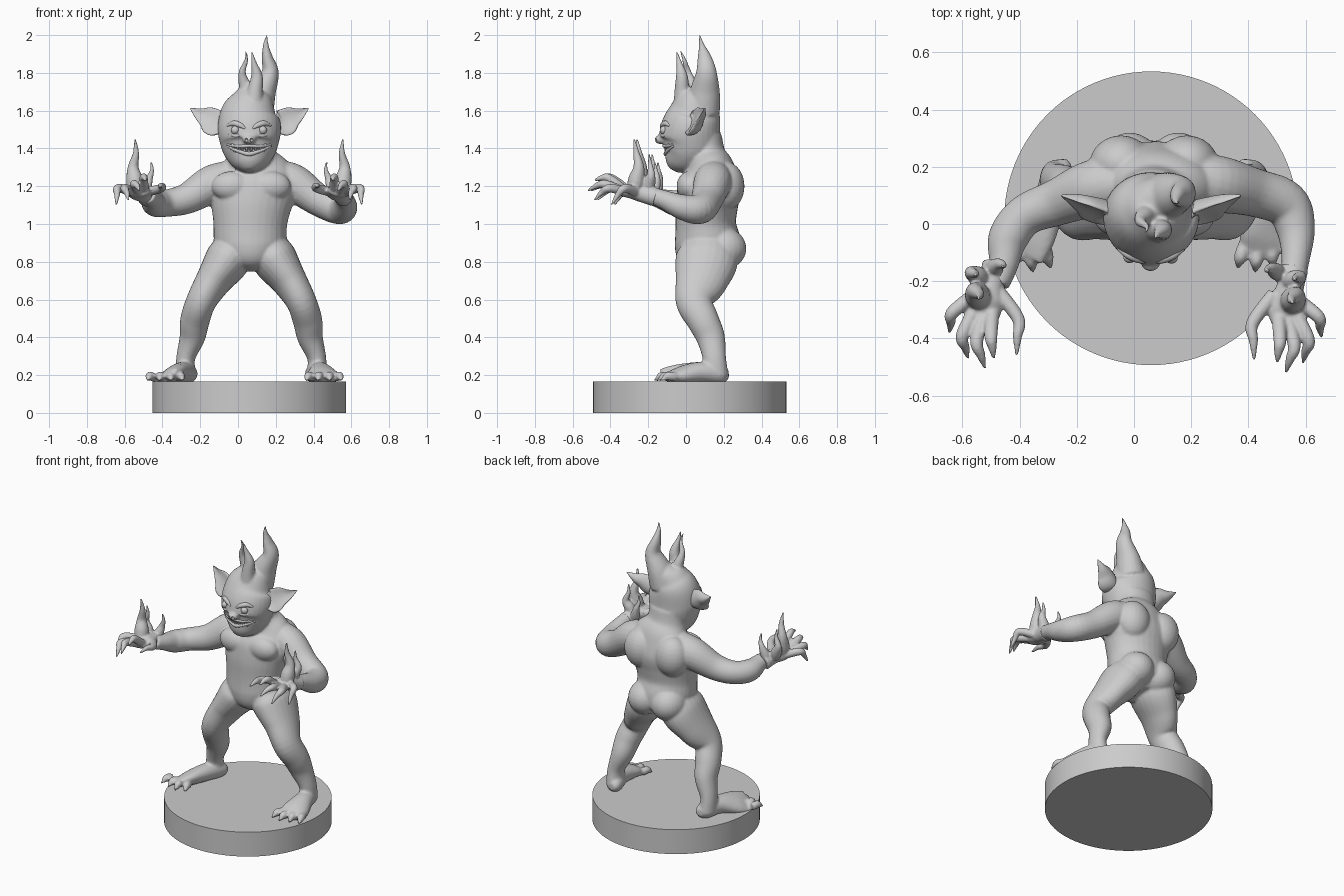
import bpy, bmesh, math
from mathutils import Vector, Matrix
from mathutils.bvhtree import BVHTree

MID = 0.07  # the figure stands slightly right of the origin


def spline(pts, steps):
    """Catmull-Rom through tuples of x, y, z, rx, ry"""
    pts = [Vector(p if len(p) == 5 else (*p, p[3])) for p in pts]
    ext = [pts[0]] + pts + [pts[-1]]
    out = []
    for a, b, c, d in zip(ext, ext[1:], ext[2:], ext[3:]):
        for k in range(steps):
            t = k / steps
            out.append(0.5 * (2 * b + (c - a) * t + (2 * a - 5 * b + 4 * c - d) * t * t
                              + (3 * b - a - 3 * c + d) * t ** 3))
    return out + [pts[-1]]


def tube(bm, pts, steps=6, sides=20, cup=0.0):
    """Closed tube with elliptical sections; cup bends the section hollow towards -y"""
    path = spline(pts, steps)
    pos = [Vector(p[:3]) for p in path]
    rings = []
    for i, p in enumerate(path):
        tan = pos[min(i + 1, len(pos) - 1)] - pos[max(i - 1, 0)]
        q = Vector((0, 0, 1)).rotation_difference(tan)
        rx, ry = max(p[3], .001), max(p[4], .001)
        ring = []
        for k in range(sides):
            a = math.tau * k / sides
            v = Vector((rx * math.cos(a), ry * (math.sin(a) - cup * math.cos(a) ** 2), 0))
            ring.append(bm.verts.new(pos[i] + q @ v))
        rings.append(ring)
    for a, b in zip(rings, rings[1:]):
        for k in range(sides):
            j = (k + 1) % sides
            bm.faces.new((a[k], a[j], b[j], b[k]))
    bm.faces.new(rings[0][::-1])
    bm.faces.new(rings[-1])


def ball(bm, c, r):
    bmesh.ops.create_uvsphere(bm, u_segments=24, v_segments=14, radius=1,
                              matrix=Matrix.Translation(c) @ Matrix.Diagonal((*r, 1)))


def finish(bm, name, voxel=0, smooth=5):
    bmesh.ops.recalc_face_normals(bm, faces=bm.faces)
    for f in bm.faces:
        f.smooth = True
    me = bpy.data.meshes.new(name)
    bm.to_mesh(me)
    bm.free()
    ob = bpy.data.objects.new(name, me)
    bpy.context.collection.objects.link(ob)
    if voxel:
        m = ob.modifiers.new("fuse", 'REMESH')
        m.mode, m.voxel_size, m.use_smooth_shade = 'VOXEL', voxel, True
        m = ob.modifiers.new("soften", 'SMOOTH')
        m.factor, m.iterations = 0.5, smooth
    return ob


# Round base
bpy.ops.mesh.primitive_cylinder_add(vertices=96, radius=.513, depth=.165, location=(.06, .02, .0825))
bpy.context.object.name = "base"
bpy.ops.object.shade_smooth_by_angle()

# Torso and neck
bm = bmesh.new()
tube(bm, [(.07, .13, .76, .07, .08), (.07, .12, .82, .15, .16), (.065, .115, .9, .19, .175),
          (.065, .105, 1.0, .195, .16), (.07, .11, 1.1, .215, .165), (.08, .125, 1.2, .24, .165),
          (.08, .13, 1.29, .2, .13), (.07, .11, 1.37, .13, .1), (.065, .1, 1.46, .12, .09)], sides=32)
for s in (-1, 1):
    ball(bm, (MID + s * .085, .2, .87), (.11, .12, .11))     # buttock
    ball(bm, (MID + s * .115, .21, 1.2), (.11, .1, .13))     # shoulder blade
    ball(bm, (MID + s * .1, .02, 1.2), (.11, .07, .08))      # chest


# Legs, feet and toes
def leg(bm, s, splay):
    def at(d, *rest):
        return (MID + s * d, *rest)
    tube(bm, [at(.345, .155, .2, .055, .07), at(.347, .15, .29, .05, .062), at(.312, .13, .4, .068, .076),
              at(.298, .09, .49, .078, .085), at(.265, .045, .59, .08, .1), at(.2, .08, .7, .095, .14),
              at(.125, .11, .81, .12, .165), at(.08, .12, .9, .1, .13)], sides=24)
    tube(bm, [at(.335, .225, .205, .025, .02), at(.335, .19, .205, .052, .05), at(.365, .08, .215, .06, .055),
              at(.4 + splay * .5, -.03, .2, .085, .045), at(.42 + splay, -.1, .187, .085, .025)])
    for k in range(4):
        u = k / 1.5 - 1
        x = .42 + splay + u * .07
        y = -.09 + abs(u + .4) * .025
        tube(bm, [at(x, y, .19, .024, .024), at(x + u * .012, y - .04, .195, .024, .024),
                  at(x + u * .02, y - .065, .18, .014, .012), at(x + u * .025, y - .085, .17, .003)], sides=12)


leg(bm, -1, .035)
leg(bm, 1, -.035)

# Arms
tube(bm, [(-.03, .14, 1.25, .09), (-.14, .125, 1.21, .1), (-.27, .075, 1.135, .082), (-.38, .03, 1.11, .072),
          (-.44, -.05, 1.11, .07), (-.455, -.14, 1.135, .052), (-.48, -.21, 1.155, .045)])
tube(bm, [(.18, .15, 1.25, .09), (.29, .14, 1.22, .1), (.42, .11, 1.13, .085), (.53, .07, 1.08, .082),
          (.565, -.02, 1.09, .068), (.565, -.12, 1.13, .05), (.55, -.21, 1.16, .045)])

# Head with nose
tube(bm, [(.06, -.065, 1.283, .025, .025), (.06, -.05, 1.31, .075, .07), (.06, -.015, 1.36, .125, .12),
          (.06, .015, 1.42, .153, .16), (.06, .025, 1.5, .168, .16), (.062, .045, 1.58, .155, .14),
          (.08, .06, 1.64, .12, .115), (.1, .08, 1.69, .085, .085), (.11, .085, 1.73, .04, .04)], sides=32)
ball(bm, (.058, -.135, 1.447), (.034, .032, .024))
# Flame locks on the crown
tube(bm, [(.1, .09, 1.6, .09), (.13, .1, 1.7, .072, .08), (.17, .108, 1.8, .047, .056),
          (.155, .098, 1.88, .03, .038), (.147, .082, 1.95, .015), (.155, .07, 2.005, .005)])
tube(bm, [(.06, .03, 1.62, .05), (.04, .03, 1.72, .036), (.022, .01, 1.8, .02),
          (.045, -.01, 1.87, .011), (.04, -.03, 1.92, .005)])
tube(bm, [(.08, -.01, 1.6, .06), (.09, -.02, 1.7, .042), (.1, -.022, 1.78, .032),
          (.085, -.035, 1.85, .016), (.072, -.05, 1.915, .005)])
body = finish(bm, "body", .008)

# Hands: palm, clawed fingers and small flames
FINGERS = [((.04, .04, 0), (.115, -.02, .02), (.125, -.09, -.07)),
           ((.035, -.01, 0), (.08, -.1, .02), (.06, -.18, -.045)),
           ((.005, -.02, 0), (.03, -.12, .04), (0, -.215, .005)),
           ((-.025, -.01, 0), (-.02, -.1, .07), (-.03, -.18, .06)),
           ((-.04, .06, 0), (-.115, -.04, .02), (-.11, -.17, .025))]
FLAMES = [((.02, .03, 0), (.035, .055, .13), (.025, .03, .28), .042),
          ((.01, .1, 0), (.05, .12, .09), (.035, .11, .2), .032),
          ((-.02, .13, -.02), (-.05, .15, .07), (-.06, .14, .16), .028)]
for name, s, c in (("left_hand", -1, (-.52, -.29, 1.17)), ("right_hand", 1, (.53, -.305, 1.17))):
    bm = bmesh.new()
    c = Vector(c)

    def P(v, r):
        return (c.x + s * v[0], c.y + v[1], c.z + v[2], r)
    w = -.04 if s < 0 else .03
    tube(bm, [P((w, .15, -.03), .05), P((w / 2, .08, -.01), .048), (*P((0, .02, 0), .065)[:4], .038),
              (*P((.005, -.04, 0), .055)[:4], .022)])
    for a, m, t in FINGERS:
        a, m, t = Vector(a), Vector(m), Vector(t)
        tube(bm, [P(a, .026), P(m, .023), P(m.lerp(t, .5) + Vector((0, 0, .01)), .016), P(t, .005)], sides=14)
    for a, m, t, r in FLAMES:
        a, m, t = Vector(a), Vector(m), Vector(t)
        tube(bm, [P(a, r), P(a.lerp(m, .5), r * 1.05), P(m, r * .7),
                  P(m.lerp(t, .5) - Vector((.01, 0, 0)), r * .4), P(t, .005)], sides=14)
    finish(bm, name, .006, 3)

# Pointed ears
for name, s in (("left_ear", -1), ("right_ear", 1)):
    bm = bmesh.new()
    X = .06
    tube(bm, [(X + s * .13, .045, 1.515, .04, .03), (X + s * .175, .06, 1.525, .075, .028),
              (X + s * .215, .075, 1.555, .062, .022), (X + s * .26, .09, 1.578, .035, .015),
              (X + s * .312, .1, 1.612, .003, .003)], cup=1.3)
    finish(bm, name)

# Facial details are laid onto the head surface
bpy.context.view_layer.update()
tree = BVHTree.FromObject(body, bpy.context.evaluated_depsgraph_get())


def face(x, z, out=0.0):
    hit = tree.ray_cast(Vector((x, -1, z)), Vector((0, 1, 0)))[0]
    return Vector((x, (hit.y if hit else -.1) - out, z))


def mouth_z(dx):
    return 1.393 + 1.8 * dx * dx


eyes, brows, lips, teeth, cut = (bmesh.new() for _ in range(5))
for s in (-1, 1):
    x = .058 + s * .073
    ball(eyes, face(x, 1.497, -.004), (.022, .02, .022))
    tube(brows, [(*face(.058 + s * d, z, -.004), r) for d, z, r in
                 ((.02, 1.505, .006), (.045, 1.522, .014), (.08, 1.532, .015), (.115, 1.52, .006))], sides=12)
    tube(brows, [(*face(.058 + s * d, z, -.005), r) for d, z, r in
                 ((.035, 1.475, .004), (.07, 1.467, .01), (.105, 1.475, .004))], sides=12)
    ball(cut, face(.058 + s * .014, 1.444), (.008, .016, .009))
span = [-.115, -.08, -.04, 0, .04, .08, .115]
for off, r in ((.022, .009), (-.022, .01)):
    tube(lips, [(*face(.058 + d, mouth_z(d) + off * (1 - abs(d) * 7.5), -.002), r * (1.2 - abs(d) * 5))
                for d in span], sides=12)
tube(cut, [(*face(.058 + d, mouth_z(d)), .022 * (1.05 - abs(d) * 7), .02) for d in span[::-1]])
for up, count in ((1, 8), (-1, 7)):
    for k in range(count):
        d = (k - (count - 1) / 2) * .024
        root, tip = mouth_z(d) + up * .02, mouth_z(d) - up * .012
        tube(teeth, [(*face(.058 + d, root, -.004), .01, .008), (*face(.058 + d, tip, -.002), .002)],
             steps=3, sides=8)
finish(eyes, "eyes")
finish(brows, "brow_folds")
finish(lips, "lips")
finish(teeth, "teeth")

# Mouth and nostril hollows
cutter = finish(cut, "face_cutter")
cutter.hide_render = True
cutter.display_type = 'WIRE'
m = body.modifiers.new("face_hollows", 'BOOLEAN')
m.operation, m.object, m.solver = 'DIFFERENCE', cutter, 'EXACT'
